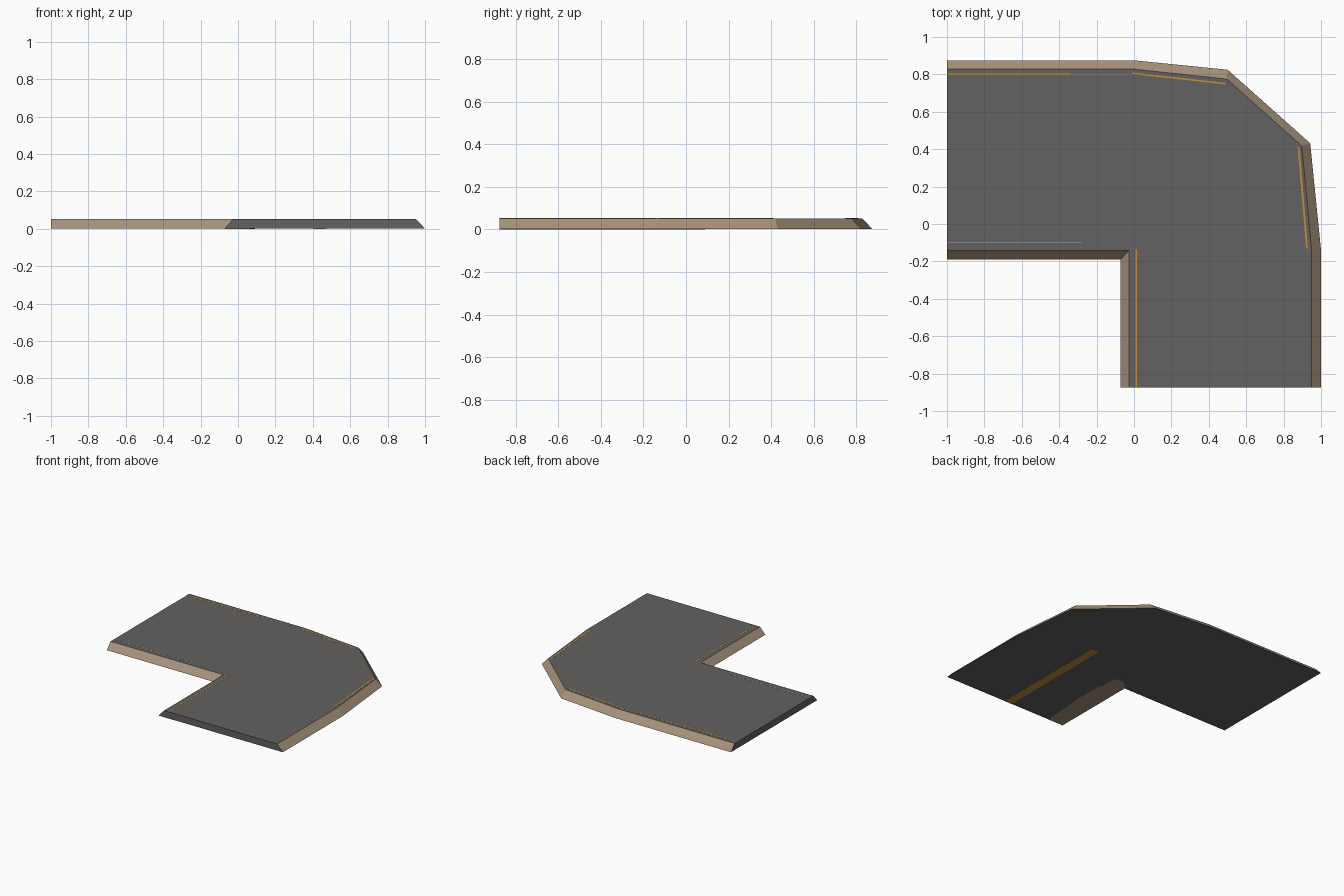
import bpy, bmesh
from mathutils import Vector

if "Cube" in bpy.data.objects:
    bpy.data.objects.remove(bpy.data.objects["Cube"])


def material(name, rgb):
    m = bpy.data.materials.new(name)
    m.diffuse_color = (*rgb, 1)
    m.use_nodes = True
    m.node_tree.nodes["Principled BSDF"].inputs["Base Color"].default_value = m.diffuse_color
    return m


asphalt = material("asphalt grey", (0.125, 0.12, 0.119))
stone = material("tan stone", (0.38, 0.29, 0.20))
amber = material("amber paint", (0.52, 0.28, 0.04))
pale = material("pale paint", (0.42, 0.41, 0.40))

Z0, Z1 = 0.001, 0.052


def finish(name, bm, mats):
    bmesh.ops.recalc_face_normals(bm, faces=bm.faces)
    me = bpy.data.meshes.new(name)
    bm.normal_update()
    for m in mats:
        me.materials.append(m)
    # sloped banks are stone; top, underside and cut ends stay asphalt
    if len(mats) > 1:
        for f in bm.faces:
            f.material_index = 1 if 0.1 < f.normal.z < 0.9 else 0
    bm.to_mesh(me)
    bm.free()
    ob = bpy.data.objects.new(name, me)
    bpy.context.collection.objects.link(ob)
    return ob


def loft(name, low, high, z0, z1, mats):
    """Solid between a lower and an upper outline with matching corners."""
    bm = bmesh.new()
    a = [bm.verts.new((x, y, z0)) for x, y in low]
    b = [bm.verts.new((x, y, z1)) for x, y in high]
    bm.faces.new(a[::-1])
    bm.faces.new(b)
    n = len(a)
    for i in range(n):
        j = (i + 1) % n
        bm.faces.new((a[i], a[j], b[j], b[i]))
    return finish(name, bm, mats)


def stripe(name, p, q, width, z0, z1, mat):
    """Thin painted plate from p to q."""
    p, q = Vector(p), Vector(q)
    d = (q - p).normalized()
    s = Vector((-d.y, d.x)) * width / 2
    pts = [p - s, q - s, q + s, p + s]
    return loft(name, pts, pts, z0, z1, [mat])


# road bend slab with sloped banks
foot = [(-1, -0.19), (-0.072, -0.19), (-0.072, -0.875), (1, -0.875), (1, -0.14),
        (0.942, 0.432), (0.5, 0.825), (0, 0.875), (-1, 0.875)]
deck = [(-1, -0.143), (-0.026, -0.143), (-0.026, -0.875), (0.95, -0.875), (0.95, -0.14),
        (0.897, 0.418), (0.497, 0.775), (0, 0.828), (-1, 0.828)]
loft("road_slab", foot, deck, Z0, Z1, [asphalt, stone])

# fine edge lines on the deck
for i, (p, q, w, m) in enumerate([
        ((-1, 0.80), (-0.34, 0.80), 0.008, amber),
        ((-0.34, 0.80), (-0.01, 0.80), 0.004, pale),
        ((-0.01, 0.806), (0.49, 0.75), 0.009, amber),
        ((0.88, 0.41), (0.925, -0.13), 0.010, amber),
        ((0.012, -0.875), (0.012, -0.135), 0.007, amber),
        ((-1, -0.10), (-0.28, -0.10), 0.004, pale)]):
    stripe(f"edge_line_{i + 1}", p, q, w, Z1 - 0.002, Z1 + 0.0008, m)

# centre stripe and stone strip showing on the underside
stripe("underside_stripe", (0.435, -0.875), (0.435, 0.09), 0.065, 0, 0.002, amber)
patch = [(-0.07, -0.875), (0.06, -0.875), (0.09, -0.5), (0.09, -0.35),
         (0.065, -0.12), (-0.01, -0.12), (-0.07, -0.19)]
loft("underside_stone_strip", patch, patch, 0, 0.002, [stone])
